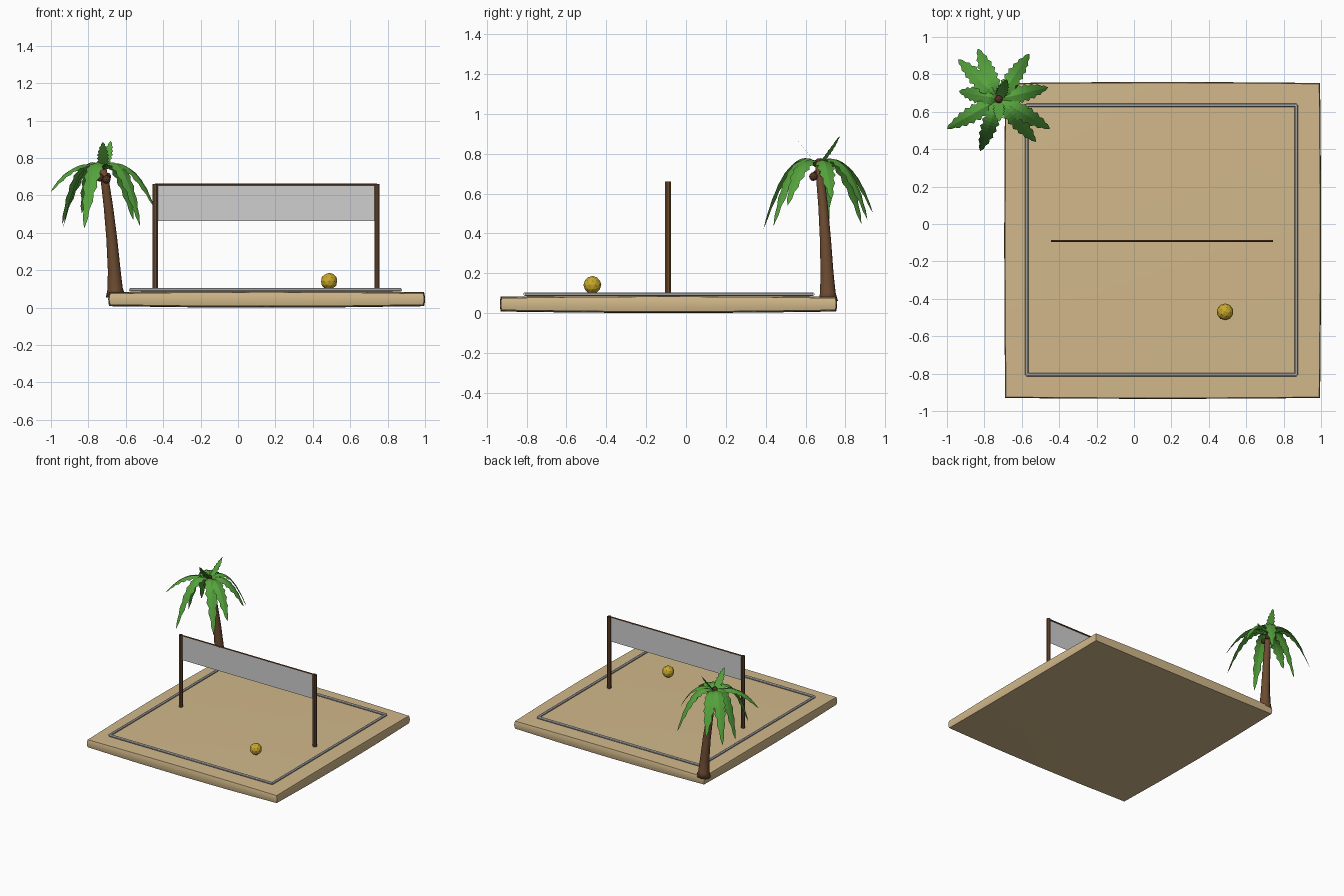
import bpy, bmesh, math
from mathutils import Vector

if "Cube" in bpy.data.objects:
    bpy.data.objects.remove(bpy.data.objects["Cube"])


def material(name, color):
    m = bpy.data.materials.new(name)
    m.diffuse_color = (*color, 1)
    m.use_nodes = True
    m.node_tree.nodes["Principled BSDF"].inputs["Base Color"].default_value = m.diffuse_color
    return m


SAND = material("sand", (0.64, 0.48, 0.255))
WHITE = material("off white", (0.62, 0.62, 0.63))
WOOD = material("brown wood", (0.15, 0.07, 0.03))
LEAF = material("leaf green", (0.09, 0.36, 0.045))
YELLOW = material("ball yellow", (0.58, 0.39, 0.025))
NUT = material("coconut brown", (0.10, 0.035, 0.018))


def finish(name, bm, mat, smooth=False):
    me = bpy.data.meshes.new(name)
    bm.to_mesh(me)
    bm.free()
    me.materials.append(mat)
    for p in me.polygons:
        p.use_smooth = smooth
    ob = bpy.data.objects.new(name, me)
    bpy.context.collection.objects.link(ob)
    return ob


def tube(name, path, radii, mat, sides=8, caps=False, smooth=False):
    """Skin rings of vertices along a path."""
    bm = bmesh.new()
    path = [Vector(p) for p in path]
    axis = (path[-1] - path[0]).normalized()
    rot = axis.to_track_quat('Z', 'Y')
    rings = []
    for p, r in zip(path, radii):
        rings.append([bm.verts.new(p + rot @ Vector((
            r * math.cos(math.tau * (i + 0.5) / sides),
            r * math.sin(math.tau * (i + 0.5) / sides), 0))) for i in range(sides)])
    for a, b in zip(rings, rings[1:]):
        for i in range(sides):
            j = (i + 1) % sides
            bm.faces.new((a[i], a[j], b[j], b[i]))
    if caps:
        bm.faces.new(rings[0][::-1])
        bm.faces.new(rings[-1])
    return finish(name, bm, mat, smooth)


def ball(name, center, radius, mat, sub):
    bm = bmesh.new()
    bmesh.ops.create_icosphere(bm, subdivisions=sub, radius=radius)
    bmesh.ops.translate(bm, verts=bm.verts, vec=center)
    return finish(name, bm, mat)


# Sand slab with gently bulging faces
bm = bmesh.new()
bmesh.ops.create_cube(bm, size=2)
bmesh.ops.subdivide_edges(bm, edges=bm.edges[:], cuts=3, use_grid_fill=True)
for v in bm.verts:
    u, w, h = v.co
    bu, bw, bh = 1 - u * u, 1 - w * w, 1 - h * h
    v.co = (0.153 + u * (0.837 + 0.005 * (bw + bh)),
            -0.088 + w * (0.837 + 0.005 * (bu + bh)),
            0.045 + h * (0.030 + 0.0075 * (bu + bw)))
finish("sand_court", bm, SAND, True)
bpy.context.view_layer.objects.active = bpy.data.objects["sand_court"]
bpy.data.objects["sand_court"].select_set(True)
bpy.ops.object.shade_smooth_by_angle(angle=math.radians(30))

# Boundary lines
x0, x1, y0, y1, zl = -0.574, 0.868, -0.806, 0.635, 0.095
corners = [(x0, y0, zl), (x1, y0, zl), (x1, y1, zl), (x0, y1, zl)]
for i, side in enumerate(("front", "right", "back", "left")):
    tube(side + "_line", [corners[i], corners[(i + 1) % 4]], [0.01, 0.01], WHITE, caps=True)

# Net posts (open tubes), top cord and net
NY = -0.09
for side, px in (("left", -0.443), ("right", 0.743)):
    tube(side + "_post", [(px, NY, 0.07), (px, NY, 0.66)], [0.0155] * 2, WOOD)
tube("net_cord", [(-0.443, NY, 0.658), (0.743, NY, 0.658)], [0.006] * 2, WOOD, 6)
bm = bmesh.new()
bm.faces.new([bm.verts.new(c) for c in (
    (-0.443, NY, 0.462), (0.743, NY, 0.462), (0.743, NY, 0.656), (-0.443, NY, 0.656))])
finish("net", bm, WHITE)

# Ball
ball("game_ball", (0.487, -0.47, 0.141), 0.045, YELLOW, 2)

# Palm trunk: flared base, leaning toward the crown
tube("palm_trunk",
     [(-0.655, 0.713, 0.06), (-0.657, 0.712, 0.10), (-0.662, 0.708, 0.20), (-0.675, 0.700, 0.37),
      (-0.693, 0.688, 0.54), (-0.712, 0.674, 0.68), (-0.721, 0.668, 0.74)],
     [0.052, 0.041, 0.034, 0.029, 0.025, 0.022, 0.018], WOOD, 10, True, True)

# Coconuts
for i, c in enumerate([(-0.703, 0.640, 0.685), (-0.738, 0.655, 0.695),
                       (-0.70, 0.69, 0.70), (-0.723, 0.667, 0.755)]):
    ball("coconut_%d" % (i + 1), c, 0.022, NUT, 2)

# Fronds
CROWN = Vector((-0.723, 0.667, 0.74))


def frond(name, tip, control_z, width, fold, reach=0.5, steps=16):
    """Arched leaf on a quadratic curve, with a serrated edge."""
    tip = Vector(tip)
    mid = CROWN.lerp(tip, reach)
    mid.z = control_z
    flat = Vector((tip.x - CROWN.x, tip.y - CROWN.y, 0)).normalized()
    across = Vector((-flat.y, flat.x, 0))
    bm = bmesh.new()
    rows = []
    for i in range(steps + 1):
        t = i / steps
        p = CROWN * (1 - t) ** 2 + mid * (2 * t * (1 - t)) + tip * t * t
        w = width * (math.sin(math.pi * min(1, 0.1 + 0.9 * t)) ** 0.7 if i < steps else 0.02)
        w *= 1.12 if i % 2 else 0.8
        drop = Vector((0, 0, -fold * w))
        rows.append([bm.verts.new(p + across * w + drop), bm.verts.new(p),
                     bm.verts.new(p - across * w + drop)])
    for a, b in zip(rows, rows[1:]):
        for k in (0, 1):
            bm.faces.new((a[k], a[k + 1], b[k + 1], b[k]))
    finish(name, bm, LEAF)


tips = [(-0.835, 0.937, 0.505), (-0.940, 0.880, 0.45), (-0.935, 0.710, 0.43),
        (-1.000, 0.510, 0.62), (-0.822, 0.390, 0.425), (-0.525, 0.440, 0.44),
        (-0.450, 0.510, 0.54), (-0.460, 0.730, 0.57), (-0.560, 0.910, 0.47)]
for i, t in enumerate(tips):
    frond("drooping_frond_%d" % (i + 1), t, 0.885 - (t[2] - 0.45) * 0.33, 0.044, 0.3)
frond("upright_frond_front", (-0.722, 0.548, 0.885), 0.80, 0.03, 0)
frond("upright_frond_back", (-0.680, 0.772, 0.89), 0.80, 0.03, 0)
